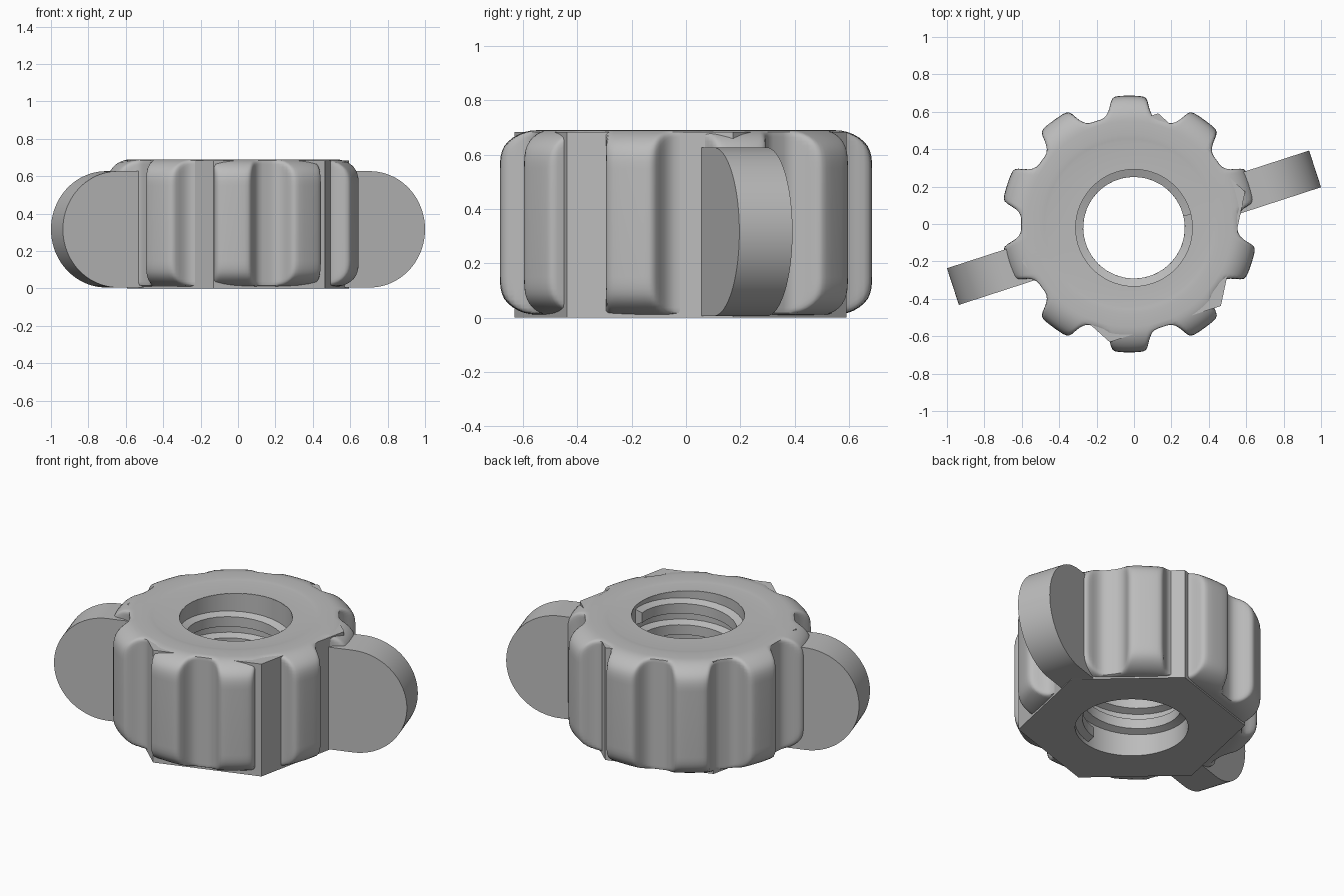
import bpy, bmesh
from math import sin, cos, pi, radians, atan2, hypot, sqrt
from mathutils import Vector

if "Cube" in bpy.data.objects:
    bpy.data.objects.remove(bpy.data.objects["Cube"])

grey = bpy.data.materials.new("plain_grey")
grey.use_nodes = True
grey.diffuse_color = (0.5, 0.5, 0.5, 1)
grey.node_tree.nodes["Principled BSDF"].inputs["Base Color"].default_value = (0.5, 0.5, 0.5, 1)

NUT = Vector((0, -0.02, 0))       # axis of the nut and its bore
KNOB = Vector((-0.025, 0, 0))     # axis of the grip
BORE = 0.312
TURN = radians(18)                # direction of a nut corner and the wings


def polar(centre, r, a, z):
    return centre + Vector((r * cos(a), r * sin(a), z))


def build(name, rings, close_rings=True, close_path=True, caps=False, smooth=None):
    """Skin a sequence of equally long rings into one mesh."""
    bm = bmesh.new()
    loops = [[bm.verts.new(p) for p in ring] for ring in rings]
    n = len(loops[0])
    for i in range(len(loops) if close_path else len(loops) - 1):
        a, b = loops[i], loops[(i + 1) % len(loops)]
        for j in range(n if close_rings else n - 1):
            k = (j + 1) % n
            bm.faces.new((a[j], a[k], b[k], b[j]))
    if caps:
        bm.faces.new(loops[0])
        bm.faces.new(loops[-1])
    bmesh.ops.recalc_face_normals(bm, faces=bm.faces)
    mesh = bpy.data.meshes.new(name)
    bm.to_mesh(mesh)
    bm.free()
    mesh.materials.append(grey)
    obj = bpy.data.objects.new(name, mesh)
    bpy.context.collection.objects.link(obj)
    if smooth:
        bpy.ops.object.select_all(action='DESELECT')
        obj.select_set(True)
        bpy.context.view_layer.objects.active = obj
        bpy.ops.object.shade_smooth_by_angle(angle=radians(smooth))
    return obj


# Hexagonal nut body with a round bore
angles = [radians(6 * i) for i in range(60)]


def hex_radius(a):
    return 0.625 * cos(pi / 6) / cos((a - TURN) % (pi / 3) - pi / 6)


def bore_ring(z):
    return [polar(NUT, BORE, a, z) for a in angles]


def hex_ring(z):
    return [polar(NUT, hex_radius(a), a, z) for a in angles]


build("nut_body", [bore_ring(0), hex_ring(0), hex_ring(0.684), bore_ring(0.684)], smooth=20)

# Grip outline: ten lobes, each mirrored about its own centre line
half = [(0.03, 0.69), (0.06, 0.688), (0.078, 0.683), (0.09, 0.673), (0.098, 0.655),
        (0.104, 0.63), (0.111, 0.605), (0.122, 0.582), (0.138, 0.566), (0.156, 0.557)]
lobe = [(-x, y) for x, y in reversed(half)] + [(0, 0.69)] + half + [(0.179, 0.55)]
outline = []
for i in range(10):
    for x, y in lobe:
        outline.append((pi / 2 - atan2(x, y) - i * pi / 5, hypot(x, y)))


def soft_min(a, b, k=0.03):
    h = max(k - abs(a - b), 0)
    return min(a, b) - h * h / (4 * k)


def grip_ring(limit, z):
    return [polar(KNOB, soft_min(r, limit), a, z) for a, r in outline]


def round_ring(centre, radius, z):
    return [polar(centre, radius, a, z) for a, r in outline]


# Scalloped grip with rounded upper and lower rims and a shallow top recess
steps = [i / 10 for i in range(11)]
rim = [(0.55 + 0.148 * sin(t * pi / 2), 0.14 * (1 - cos(t * pi / 2))) for t in steps]
rings = [round_ring(NUT, BORE, 0.686), round_ring(KNOB, 0.44, 0.686),
         round_ring(KNOB, 0.455, 0.688), round_ring(KNOB, 0.48, 0.69)]
rings += [grip_ring(r, 0.69 - d) for r, d in rim]
rings += [grip_ring(r, 0.01 + d) for r, d in reversed(rim)]
rings.append(round_ring(KNOB, 0.45, 0.01))
build("scalloped_grip", rings, smooth=40)

# Two round-ended wings
u = Vector((cos(TURN), sin(TURN), 0))
v = Vector((-sin(TURN), cos(TURN), 0))
R = 0.311
section = [(0.45, R)]
section += [(0.707 + R * cos(a), R * sin(a))
            for a in (pi / 2 - pi * i / 40 for i in range(41))]
section.append((0.45, -R))
for name, side in (("left_wing", 1), ("right_wing", -1)):
    faces = [[NUT + u * d * side + v * w + Vector((0, 0, 0.316 + z)) for d, z in section]
             for w in (-0.103, 0.103)]
    build(name, faces, close_path=False, caps=True, smooth=30)

# Helical thread ridge inside the bore
TURNS = 4.26
count = 136
ridge = [(0.318, -0.048), (0.272, -0.03), (0.272, 0.03), (0.318, 0.048)]
coil = []
for i in range(count + 1):
    f = i / count
    a = radians(280) + f * TURNS * 2 * pi
    coil.append([polar(NUT, r, a, 0.07 + 0.55 * f + dz) for r, dz in ridge])
build("thread_ridge", coil, close_path=False, caps=True, smooth=25)
